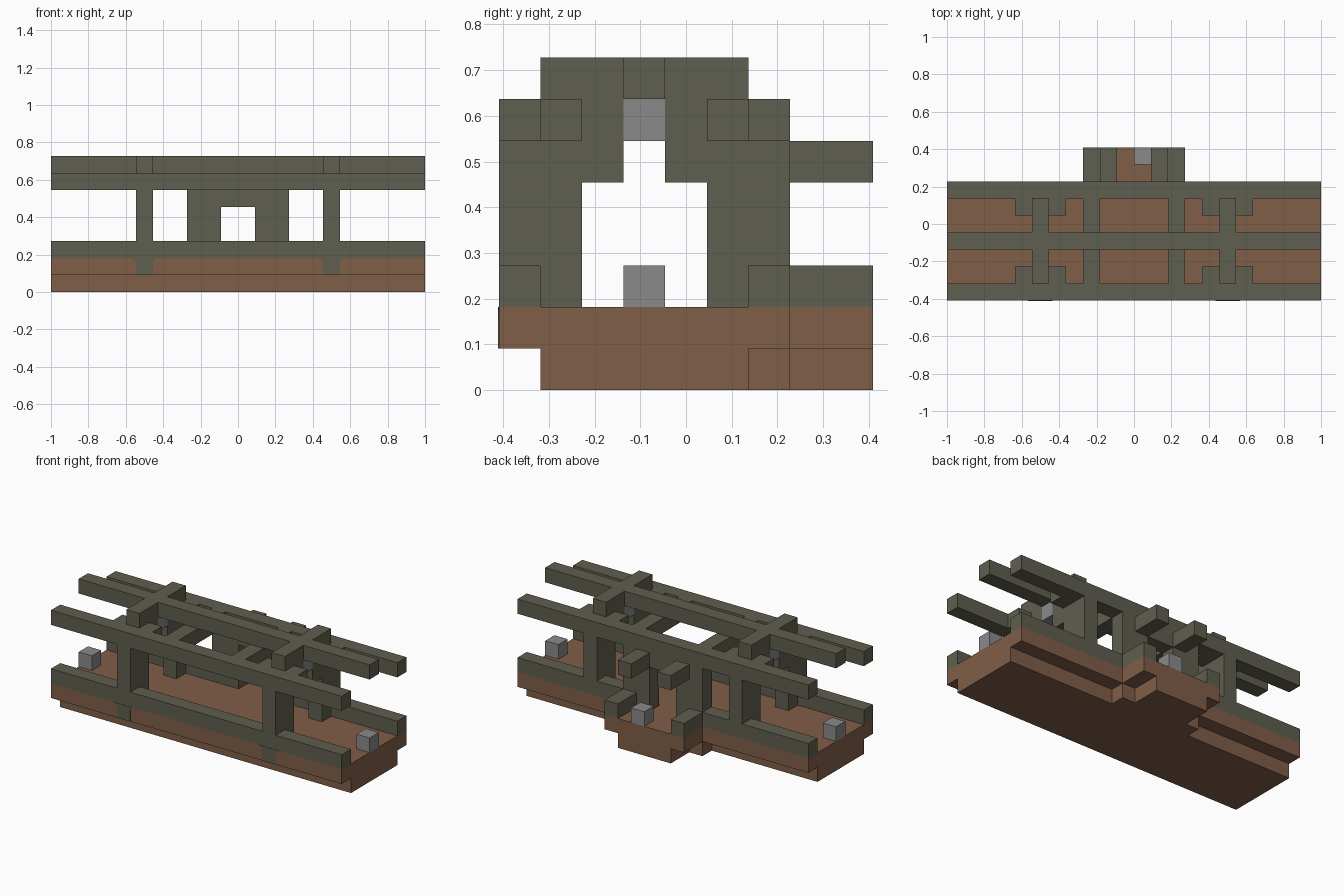
import bpy
import bmesh
from mathutils import Vector

U = 1 / 11  # one block
cube = bpy.data.objects.get("Cube")
if cube:
    bpy.data.objects.remove(cube)


def material(name, rgb):
    m = bpy.data.materials.new(name)
    m.use_nodes = True
    color = (*rgb, 1)
    m.diffuse_color = color
    bsdf = next(n for n in m.node_tree.nodes if n.type == 'BSDF_PRINCIPLED')
    bsdf.inputs["Base Color"].default_value = color
    return m


TIMBER = material("grey green timber", (.117, .112, .080))
EARTH = material("brown floor", (.216, .112, .065))
STONE = material("grey stone", (.254, .254, .254))


def finish(name, bm, mat):
    mesh = bpy.data.meshes.new(name)
    bmesh.ops.recalc_face_normals(bm, faces=bm.faces)
    bm.to_mesh(mesh)
    bm.free()
    mesh.materials.append(mat)
    obj = bpy.data.objects.new(name, mesh)
    bpy.context.collection.objects.link(obj)


def box(name, mat, x, y, z):
    """Box given by its (low, high) range on each axis, in blocks."""
    bm = bmesh.new()
    bmesh.ops.create_cube(bm, size=1)
    for v in bm.verts:
        v.co = Vector(r[0] if c < 0 else r[1] for c, r in zip(v.co, (x, y, z))) * U
    finish(name, bm, mat)


def pair(name, mat, x, y, z):
    """The same box on both sides."""
    box("left_" + name, mat, x, y, z)
    box("right_" + name, mat, (-x[1], -x[0]), y, z)


FULL = (-11, 11)
FRONT, BACK, MIDDLE = (-4.5, -3.5), (1.5, 2.5), (-1.5, -.5)

# Stepped base and rear porch floor
box("base", EARTH, FULL, (-3.5, 1.5), (0, 1))
box("floor", EARTH, FULL, (-4.5, 2.5), (1, 2))
box("porch_step", EARTH, (-3, 3), BACK, (0, 1))
box("porch_base", EARTH, (-2, 2), (2.5, 4.5), (0, 1))
box("porch_floor", EARTH, (-3, 3), (2.5, 4.5), (1, 2))

# Railings
box("front_rail", TIMBER, FULL, FRONT, (2, 3))
pair("back_rail", TIMBER, (3, 11), BACK, (2, 3))
pair("porch_rail", TIMBER, (2, 3), (2.5, 4.5), (2, 3))

# Doorway wall and porch beams
pair("door_wall", TIMBER, (1, 3), BACK, (2, 6))
box("door_lintel", TIMBER, (-1, 1), BACK, (5, 6))
pair("porch_beam", TIMBER, (1, 2), (2.5, 4.5), (5, 6))

# Posts with stepped braces
pair("front_post", TIMBER, (5, 6), (-4.5, -2.5), (2, 6))
pair("back_post", TIMBER, (5, 6), (.5, 2.5), (2, 6))
pair("front_brace", TIMBER, (5, 6), (-2.5, -1.5), (5, 7))
pair("back_brace", TIMBER, (5, 6), (-.5, .5), (5, 7))
pair("front_bracket", TIMBER, (4, 7), (-3.5, -2.5), (6, 7))
pair("back_bracket", TIMBER, (4, 7), (.5, 1.5), (6, 7))

# Roof beams
box("front_roof_beam", TIMBER, FULL, FRONT, (6, 7))
box("back_roof_beam", TIMBER, FULL, BACK, (6, 7))
box("ridge_beam", TIMBER, FULL, MIDDLE, (7, 8))
pair("upper_cross_beam", TIMBER, (5, 6), (-3.5, 1.5), (7, 8))
pair("lower_cross_beam", TIMBER, (2, 3), (-3.5, 1.5), (6, 7))

# Stone blocks
pair("end_stone", STONE, (10, 11), MIDDLE, (2, 3))
pair("hanging_stone", STONE, (5, 6), MIDDLE, (6, 7))
box("porch_stone", STONE, (0, 1), (3.5, 4.5), (2, 3))

# Flared post feet on the front of the floor
half = [(.5, 1), (.5, 1.72), (.58, 1.9), (.72, 2)]
outline = half + [(-x, z) for x, z in reversed(half)]
for side, centre in (("left", 5.5), ("right", -5.5)):
    bm = bmesh.new()
    face = bm.faces.new([bm.verts.new(Vector((centre + x, -4.5, z)) * U) for x, z in outline])
    out = bmesh.ops.extrude_face_region(bm, geom=[face])["geom"]
    moved = [g for g in out if isinstance(g, bmesh.types.BMVert)]
    bmesh.ops.translate(bm, verts=moved, vec=(0, -.002, 0))
    finish(side + "_post_foot", bm, TIMBER)
